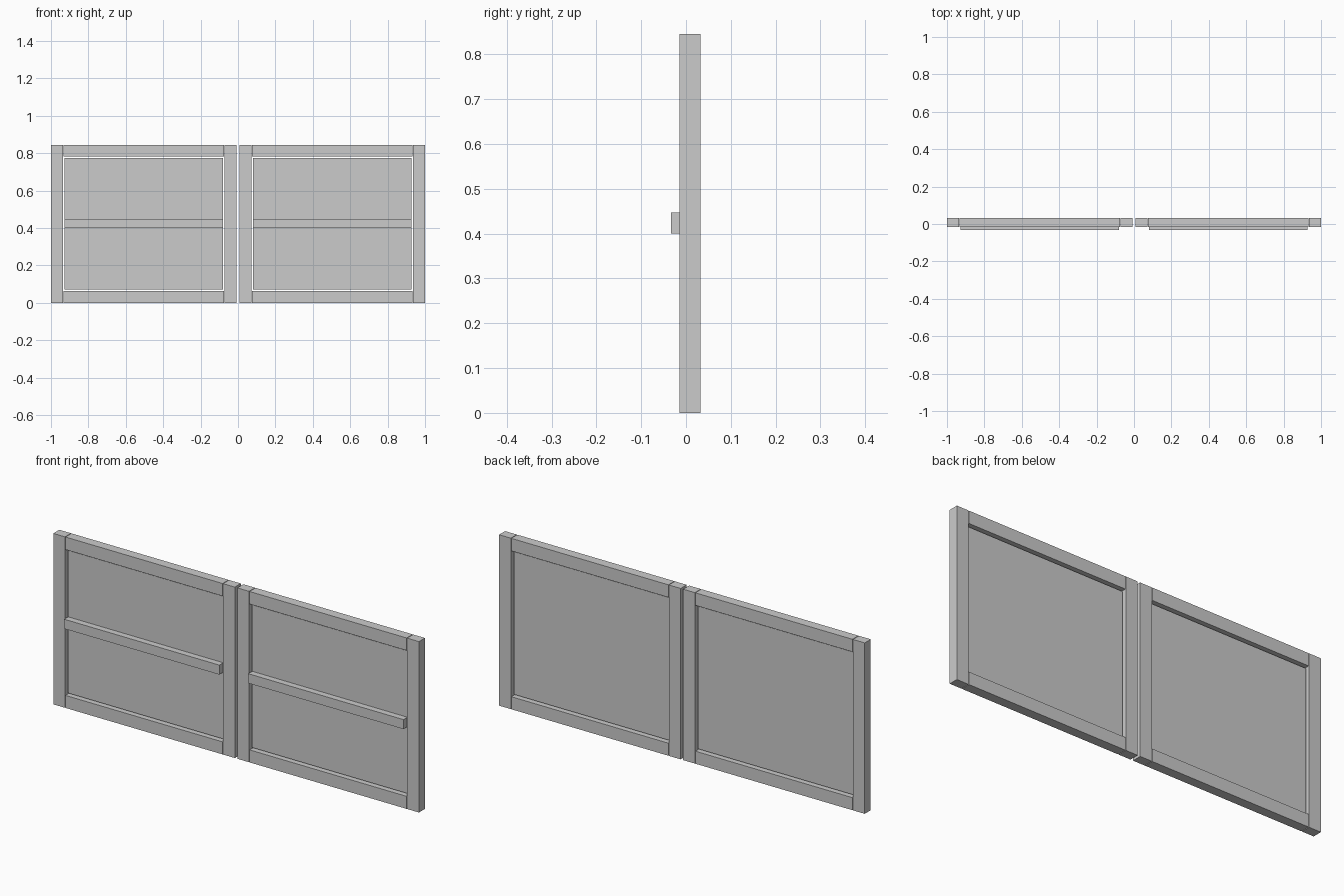
import bpy

cube = bpy.data.objects.get("Cube")
if cube:
    bpy.data.objects.remove(cube, do_unlink=True)

# Single painted colour
grey = bpy.data.materials.new("light_grey")
grey.use_nodes = True
grey.diffuse_color = (0.6, 0.6, 0.6, 1)
grey.node_tree.nodes["Principled BSDF"].inputs["Base Color"].default_value = (0.6, 0.6, 0.6, 1)


def box(name, x, y, z):
    """Box from (min, max) ranges on each axis."""
    bpy.ops.mesh.primitive_cube_add(size=1, location=[(a + b) / 2 for a, b in (x, y, z)])
    obj = bpy.context.object
    obj.name = name
    obj.scale = [b - a for a, b in (x, y, z)]
    bpy.ops.object.transform_apply(location=False, rotation=False, scale=True)
    obj.data.materials.append(grey)
    return obj


HEIGHT = 0.845
INNER, OUTER = 0.007, 1.0      # extent of one leaf
BAR = 0.064                    # frame bar width
RAIL = 0.062                   # rail height
JOINT, GAP = 0.003, 0.008      # clearances at joints and around the panel
FRAME_Y = (-0.015, 0.032)
PANEL_Y = (-0.002, 0.019)

for side, sign in (("left", 1), ("right", -1)):
    def span(a, b):
        return tuple(sorted((sign * a, sign * b)))

    # Upright stiles
    box(f"{side}_inner_stile", span(INNER, INNER + BAR), FRAME_Y, (0, HEIGHT))
    box(f"{side}_outer_stile", span(OUTER - BAR, OUTER), FRAME_Y, (0, HEIGHT))

    # Top and bottom rails between the stiles
    rail_x = span(INNER + BAR + JOINT, OUTER - BAR - JOINT)
    box(f"{side}_bottom_rail", rail_x, FRAME_Y, (0, RAIL))
    box(f"{side}_top_rail", rail_x, FRAME_Y, (HEIGHT - RAIL, HEIGHT))

    # Recessed panel and the batten across its front
    panel_x = span(INNER + BAR + GAP, OUTER - BAR - GAP)
    box(f"{side}_panel", panel_x, PANEL_Y, (RAIL + GAP, HEIGHT - RAIL - GAP))
    box(f"{side}_batten", panel_x, (-0.033, PANEL_Y[0]), (0.4, 0.447))
